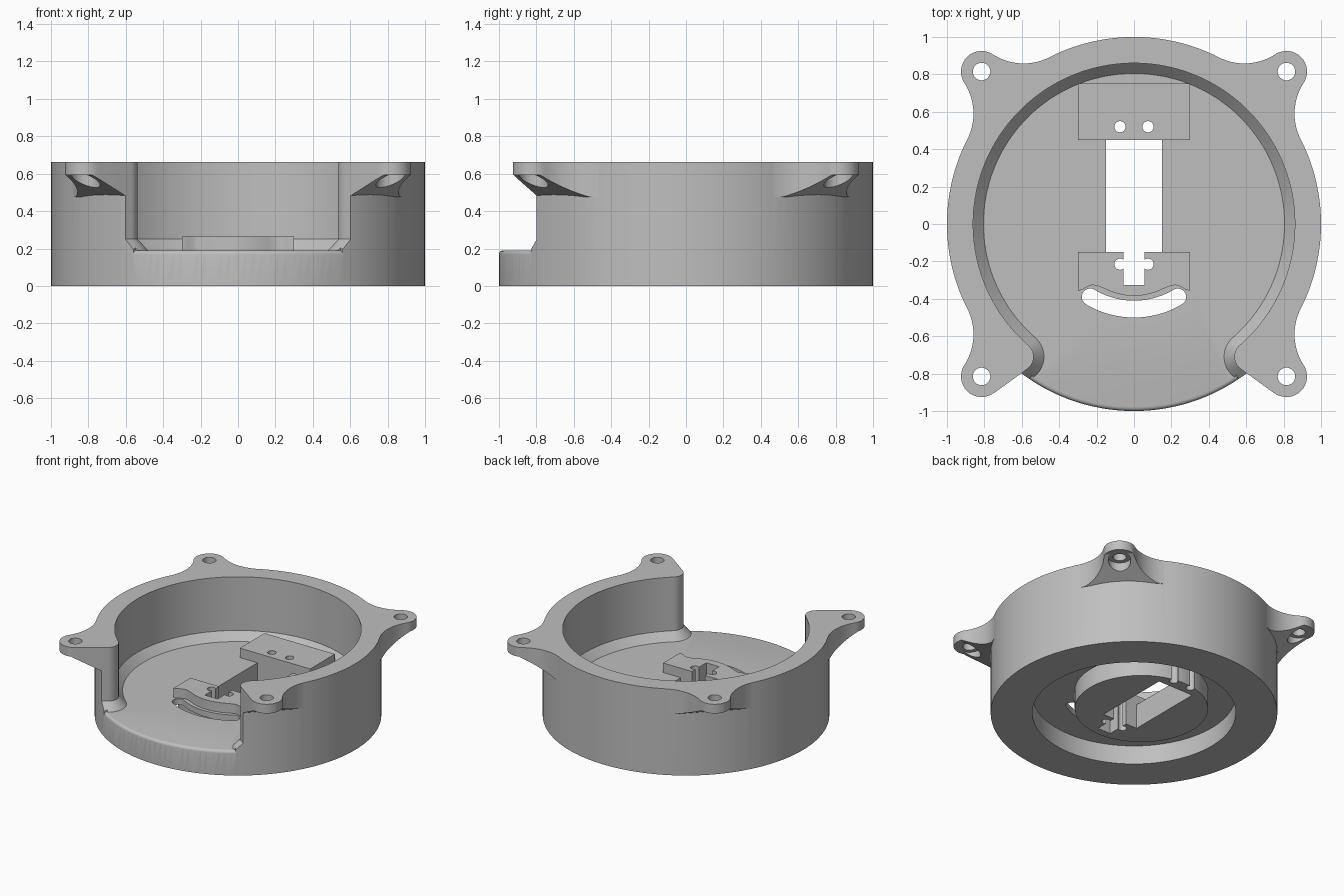
import bpy, bmesh, math
from mathutils import Vector, Matrix

if "Cube" in bpy.data.objects:
    bpy.data.objects.remove(bpy.data.objects["Cube"])

grey = bpy.data.materials.new("plain grey")
grey.diffuse_color = (0.52, 0.52, 0.52, 1)
grey.use_nodes = True
grey.node_tree.nodes["Principled BSDF"].inputs["Base Color"].default_value = grey.diffuse_color


def skin(name, rings):
    """Solid skinned through closed rings of 3D points, capped at both ends."""
    bm = bmesh.new()
    loops = [[bm.verts.new(p) for p in ring] for ring in rings]
    n = len(loops[0])
    bm.faces.new(loops[0])
    bm.faces.new(loops[-1])
    for a, b in zip(loops, loops[1:]):
        for i in range(n):
            j = (i + 1) % n
            bm.faces.new((a[i], a[j], b[j], b[i]))
    bmesh.ops.recalc_face_normals(bm, faces=bm.faces)
    mesh = bpy.data.meshes.new(name)
    bm.to_mesh(mesh)
    bm.free()
    mesh.materials.append(grey)
    ob = bpy.data.objects.new(name, mesh)
    bpy.context.collection.objects.link(ob)
    return ob


def prism(name, outline, z0, z1):
    return skin(name, [[(x, y, z) for x, y in outline] for z in (z0, z1)])


def arc(cx, cy, r, a0, a1, n):
    return [(cx + r * math.cos(math.radians(a0 + (a1 - a0) * i / n)),
             cy + r * math.sin(math.radians(a0 + (a1 - a0) * i / n)))
            for i in range(n + 1)]


def circle(cx, cy, r, n=32):
    return arc(cx, cy, r, 0, 360, n)[:-1]


def rect(x0, x1, y0, y1):
    return [(x0, y0), (x1, y0), (x1, y1), (x0, y1)]


def mirrored(half):
    """Close a right-hand half outline by mirroring it across x = 0."""
    return half + [(-x, y) for x, y in reversed(half) if abs(x) > 1e-6]


def combine(target, other, operation):
    mod = target.modifiers.new("combine", 'BOOLEAN')
    mod.operation = operation
    mod.solver = 'EXACT'
    mod.object = other
    bpy.context.view_layer.objects.active = target
    bpy.ops.object.modifier_apply(modifier=mod.name)
    bpy.data.objects.remove(other, do_unlink=True)


def cut(target, other):
    combine(target, other, 'DIFFERENCE')


def join(target, other):
    combine(target, other, 'UNION')


# Dimensions
TOP, FLOOR, CHAMFER_TOP = 0.663, 0.19, 0.25
LUG = 0.815
LUG_R = 0.11
LUG_DIST = LUG * math.sqrt(2)

# Round drum
housing = prism("housing", circle(0, 0, 1, 144), 0, TOP)


# Screw lug with filleted sides and a slanted gusset, built along +x
def lug_outline():
    d = math.radians(18)
    rf = ((1 + LUG_DIST ** 2 - 2 * LUG_DIST * math.cos(d) - LUG_R ** 2)
          / (2 * LUG_DIST * math.cos(d) + 2 * LUG_R - 2))
    fx, fy = (1 + rf) * math.cos(d), (1 + rf) * math.sin(d)
    to_lug = math.degrees(math.atan2(-fy, LUG_DIST - fx))
    fillet = arc(fx, fy, rf, -162, to_lug, 14)
    half_angle = to_lug + 180
    upper = [(0.9 * math.cos(d), 0.9 * math.sin(d))]
    upper.append((0.998 * math.cos(d), 0.998 * math.sin(d)))
    upper += fillet[1:]
    upper += arc(LUG_DIST, 0, LUG_R, half_angle, 0, 14)[1:]
    return upper + [(x, -y) for x, y in reversed(upper) if abs(y) > 1e-6]


for k in range(4):
    lug = prism("lug", lug_outline(), 0.475, TOP)
    slope = [(0.976, 0.475), (1.2, 0.592), (1.5, 0.592), (1.5, 0.3), (0.976, 0.3)]
    cut(lug, skin("slope_cutter", [[(s, y, z) for s, z in slope] for y in (-0.6, 0.6)]))
    lug.data.transform(Matrix.Rotation(math.radians(45 + 90 * k), 4, 'Z'))
    join(housing, lug)

# Screw holes with wider clearance for the heads underneath
for sx in (-1, 1):
    for sy in (-1, 1):
        cut(housing, prism("hole_cutter", circle(sx * LUG, sy * LUG, 0.047), 0.5, 0.8))
        cut(housing, prism("head_cutter", circle(sx * LUG, sy * LUG, 0.078), 0.4, 0.592))

# Cavity, open at the front between rounded wall ends, chamfered at the floor
u = Vector((0.81, -0.586)).normalized()
n = Vector((-u.y, u.x))
CORNER = 0.08
q = Vector((LUG, -LUG)) - n * (LUG_R + 0.001 - CORNER)
cn = q.dot(n)
c = n * cn + u * math.sqrt((0.86 + CORNER) ** 2 - cn ** 2)


def cavity(d):
    toward = math.degrees(math.atan2(c.y, c.x))
    half = arc(0, 0, 0.86 - d, 90, toward, 64)
    half[0] = (0.0, 0.86 - d)
    end = math.degrees(math.atan2(-n.y, -n.x)) % 360
    half += arc(c.x, c.y, CORNER + d, toward + 180, end, 14)[1:]
    p = c - n * (CORNER + d) + u * 1.2
    return mirrored(half + [(p.x, p.y)])


levels = [(0.055, FLOOR), (0, CHAMFER_TOP), (0, 1)]
cut(housing, skin("cavity_cutter", [[(x, y, z) for x, y in cavity(d)] for d, z in levels]))

# Rounded front lip of the floor
R = 0.022
lip = [(1 - R + R * math.sin(t), FLOOR - R + R * math.cos(t))
       for t in (math.pi / 2 * i / 4 for i in range(5))]
lip += [(1.03, FLOOR - R), (1.03, FLOOR + 0.02), (1 - R, FLOOR + 0.02)]
cut(housing, skin("lip_cutter", [
    [(r * math.sin(a), -r * math.cos(a), z) for r, z in lip]
    for a in (math.radians(-34 + 68 * i / 36) for i in range(37))]))

# Ring groove underneath, leaving a round boss in the middle
cut(housing, prism("groove_cutter", circle(0, 0, 0.71, 96), -0.1, 0.145))
join(housing, prism("boss", circle(0, 0.08, 0.465, 80), 0, 0.17))

# Raised plates at the back and front of the slot
join(housing, prism("back_plate", rect(-0.3, 0.3, 0.45, 0.75), 0.17, 0.263))
wave = [(0, -0.15), (0.3, -0.15), (0.3, -0.357), (0.275, -0.35), (0.25, -0.335),
        (0.225, -0.327), (0.2, -0.328), (0.16, -0.345), (0.11, -0.366),
        (0.055, -0.38), (0, -0.385)]
join(housing, prism("front_plate", mirrored(wave), 0.17, 0.263))

# Long slot, narrow keyed slot and cable holes
cut(housing, prism("slot_cutter", rect(-0.15, 0.15, -0.15, 0.45), -0.1, 0.5))
cut(housing, prism("key_cutter", rect(-0.055, 0.055, -0.325, -0.1), -0.1, 0.5))
for s in (-1, 1):
    cut(housing, prism("notch_cutter", circle(s * 0.075, -0.215, 0.03, 24), -0.1, 0.5))
    cut(housing, prism("cable_cutter", circle(s * 0.075, 0.52, 0.03, 24), -0.1, 0.5))

# Curved slot with round ends
A, MID, W = 31, 0.455, 0.045
ends = [(MID * math.cos(math.radians(a)), MID * math.sin(math.radians(a)))
        for a in (-90 - A, -90 + A)]
curved = arc(0, 0, MID + W, -90 - A, -90 + A, 24)
curved += arc(*ends[1], W, -90 + A, 90 + A, 10)[1:]
curved += arc(0, 0, MID - W, -90 + A, -90 - A, 24)[1:]
curved += arc(*ends[0], W, 90 - A, 270 - A, 10)[1:-1]
cut(housing, prism("curved_slot_cutter", curved, -0.1, 0.5))

# Smooth curved walls, keep edges crisp
bpy.ops.object.select_all(action='DESELECT')
housing.select_set(True)
bpy.context.view_layer.objects.active = housing
bpy.ops.object.shade_smooth_by_angle(angle=math.radians(25))
